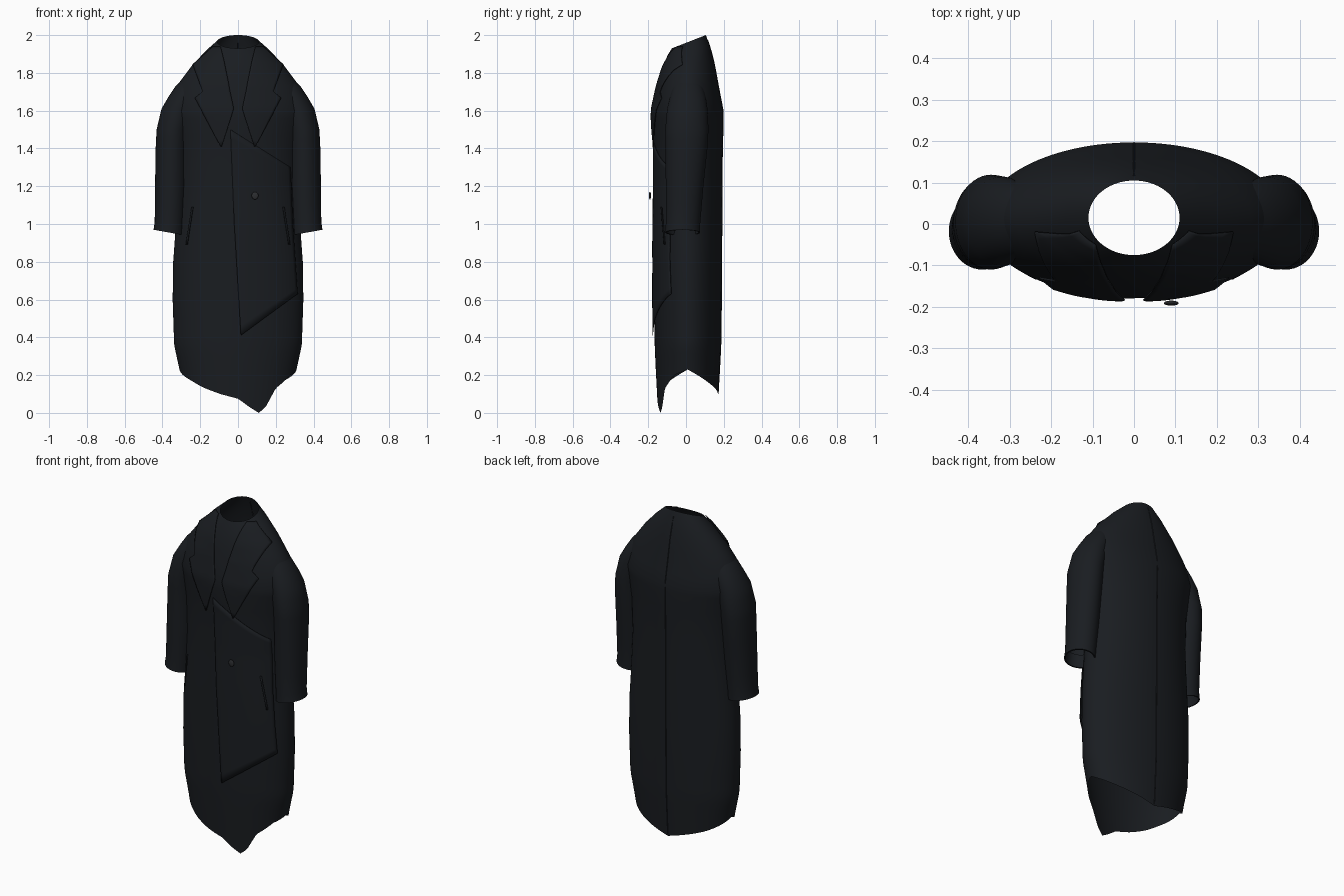
import bpy, bmesh, math
from mathutils import Vector
from mathutils.bvhtree import BVHTree

if "Cube" in bpy.data.objects:
    bpy.data.objects.remove(bpy.data.objects["Cube"])

cloth = bpy.data.materials.new("dark_cloth")
cloth.diffuse_color = (0.010, 0.012, 0.015, 1)
cloth.use_nodes = True
cloth.node_tree.nodes["Principled BSDF"].inputs["Base Color"].default_value = cloth.diffuse_color
horn = bpy.data.materials.new("dark_button")
horn.diffuse_color = (0.025, 0.027, 0.03, 1)
horn.use_nodes = True
horn.node_tree.nodes["Principled BSDF"].inputs["Base Color"].default_value = horn.diffuse_color


def interp(table, t):
    """Linear lookup in rows whose first item is the key."""
    for a, b in zip(table, table[1:]):
        if t <= b[0]:
            u = max(0.0, (t - a[0]) / (b[0] - a[0]))
            return [p + (q - p) * u for p, q in zip(a[1:], b[1:])]
    return list(table[-1][1:])


def add_object(name, grid, closed, mat=cloth, thick=0):
    bm = bmesh.new()
    rows = [[bm.verts.new(p) for p in r] for r in grid]
    n = len(rows[0])
    for a, b in zip(rows, rows[1:]):
        for i in range(n if closed else n - 1):
            j = (i + 1) % n
            bm.faces.new((a[i], a[j], b[j], b[i]))
    me = bpy.data.meshes.new(name)
    bm.to_mesh(me)
    bm.free()
    ob = bpy.data.objects.new(name, me)
    bpy.context.collection.objects.link(ob)
    me.materials.append(mat)
    bpy.context.view_layer.objects.active = ob
    bpy.ops.object.select_all(action='DESELECT')
    ob.select_set(True)
    bpy.ops.object.shade_smooth_by_angle(angle=math.radians(40))
    if thick:
        m = ob.modifiers.new("thickness", 'SOLIDIFY')
        m.thickness = thick
        m.offset = 0
    return ob


# Coat body: height, half width, front y, back y, tilt of the ring
BODY = [(0.0, .27, -.148, .165, 0), (.23, .31, -.160, .178, 0),
        (.36, .338, -.166, .185, 0), (.60, .346, -.168, .188, 0),
        (.80, .343, -.169, .189, 0), (.95, .332, -.170, .190, 0),
        (1.2, .318, -.168, .191, 0), (1.4, .325, -.170, .193, 0),
        (1.52, .345, -.177, .197, 0), (1.6, .365, -.178, .197, 0),
        (1.73, .325, -.152, .172, 0), (1.84, .243, -.125, .150, .08),
        (1.92, .165, -.098, .125, .25), (1.965, .11, -.075, .105, .39)]
# Uneven hem: angle, height
HEM = [(0, .23), (45, .155), (90, .09), (135, .155), (180, .23), (215, .17),
       (231, .135), (251, .10), (270, .075), (283, .03), (294, 0), (302, .03),
       (313, .13), (335, .2), (360, .23)]
SEG = 120
levels = [.1 * i for i in range(5, 14)] + [1.4, 1.46, 1.52, 1.56, 1.6, 1.665,
                                          1.73, 1.785, 1.84, 1.88, 1.92, 1.965]


def body_point(deg, z):
    rx, yf, yb, tilt = interp(BODY, z)
    a = math.radians(deg)
    dy = (yb - yf) / 2 * math.sin(a)
    return Vector((rx * math.cos(a), (yf + yb) / 2 + dy, z + tilt * dy))


angles = [360 * i / SEG for i in range(SEG)]
grid = []
for k in range(8):
    ring = []
    for d in angles:
        h = interp(HEM, d)[0]
        ring.append(body_point(d, h + (.45 - h) * k / 7))
    grid.append(ring)
grid += [[body_point(d, z) for d in angles] for z in levels]
body = add_object("coat_body", grid, True)
tree = BVHTree.FromPolygons([v.co[:] for v in body.data.vertices],
                            [p.vertices[:] for p in body.data.polygons])

# Sleeves: height, centre x, half width, front y, back y
SLEEVE = [(.955, .366, .081, -.110, .075), (1.0, .362, .079, -.107, .075),
          (1.2, .355, .084, -.107, .092), (1.4, .351, .085, -.108, .113),
          (1.5, .345, .086, -.110, .119), (1.61, .318, .087, -.100, .114),
          (1.67, .290, .080, -.085, .105), (1.73, .258, .072, -.07, .09),
          (1.80, .215, .04, -.04, .06)]


def sleeve_ring(z, sx, shrink=0):
    cx, rx, yf, yb = interp(SLEEVE, z)
    ring = []
    for i in range(48):
        a = 2 * math.pi * i / 48
        dx = (rx - shrink) * math.cos(a)
        y = (yf + yb) / 2 + ((yb - yf) / 2 - shrink) * math.sin(a)
        lift = .18 * dx * max(0, 1 - (z - .955) / .3)
        ring.append((sx * (cx + dx), y, z + lift))
    return ring


for side, sx in (("right", 1), ("left", -1)):
    heights = [.955, 1.0, 1.1, 1.2, 1.3, 1.4, 1.45, 1.5, 1.56, 1.61, 1.67, 1.73, 1.8]
    # turned-in cuff first, then the outside of the sleeve
    rings = [sleeve_ring(1.03, sx, .010), sleeve_ring(.955, sx, .008)]
    rings += [sleeve_ring(z, sx) for z in heights]
    add_object(side + "_sleeve", rings, True)


def on_front(x, z, off):
    hit, nor, *_ = tree.ray_cast(Vector((x, -1, z)), Vector((0, 1, 0)))
    if hit is None or hit.y > 0:
        hit, nor, *_ = tree.find_nearest(Vector((x, -.08, z)))
    if nor.y > 0:
        nor = -nor
    return hit + nor * off


def panel(name, edge_a, edge_b, off0, off1, cols=14, sub=5, thick=.004):
    """Cloth piece between two polylines, draped on the coat front."""
    rows, n = [], (len(edge_a) - 1) * sub
    for k in range(n + 1):
        i = min(k // sub, len(edge_a) - 2)
        u = k / sub - i
        a = Vector(edge_a[i]).lerp(Vector(edge_a[i + 1]), u)
        b = Vector(edge_b[i]).lerp(Vector(edge_b[i + 1]), u)
        off = off0 + (off1 - off0) * k / n
        rows.append([on_front(*a.lerp(b, c / cols), off) for c in range(cols + 1)])
    return add_object(name, rows, False, thick=thick)


# Overlapping front flap with slanted lower edge
panel("front_flap", [(-.04, 1.50), (-.02, 1.0), (.015, .41)],
      [(.275, 1.30), (.285, 1.0), (.308, .63)], .003, .010, cols=24, sub=12)

# Notched lapels and welt pockets
inner = [(.09, 1.935), (.072, 1.86), (.05, 1.75), (.043, 1.71), (.022, 1.61), (.085, 1.41)]
outer = [(.13, 1.935), (.235, 1.84), (.185, 1.70), (.225, 1.665), (.17, 1.56), (.09, 1.41)]
for side, sx in (("right", 1), ("left", -1)):
    flip = lambda pts: [(sx * x, z) for x, z in pts]
    panel(side + "_lapel", flip(inner), flip(outer), .006, .009)
    panel(side + "_pocket", flip([(.228, 1.09), (.260, .89)]),
          flip([(.236, 1.09), (.268, .89)]), .018, .014, cols=2)

# Button
bpy.ops.mesh.primitive_uv_sphere_add(segments=24, ring_count=12, radius=1,
                                     location=(.09, -.191, 1.15))
button = bpy.context.object
button.name = "button"
button.scale = (.018, .006, .02)
button.data.materials.append(horn)
bpy.ops.object.shade_smooth()

# Centre back seam
seam = []
for i in range(40):
    p = body_point(90, .1 + 1.84 * i / 39)
    seam.append([p + Vector((dx, dy, 0)) for dx, dy in ((-.003, -.001), (0, .002), (.003, -.001))])
add_object("back_seam", seam, False)
